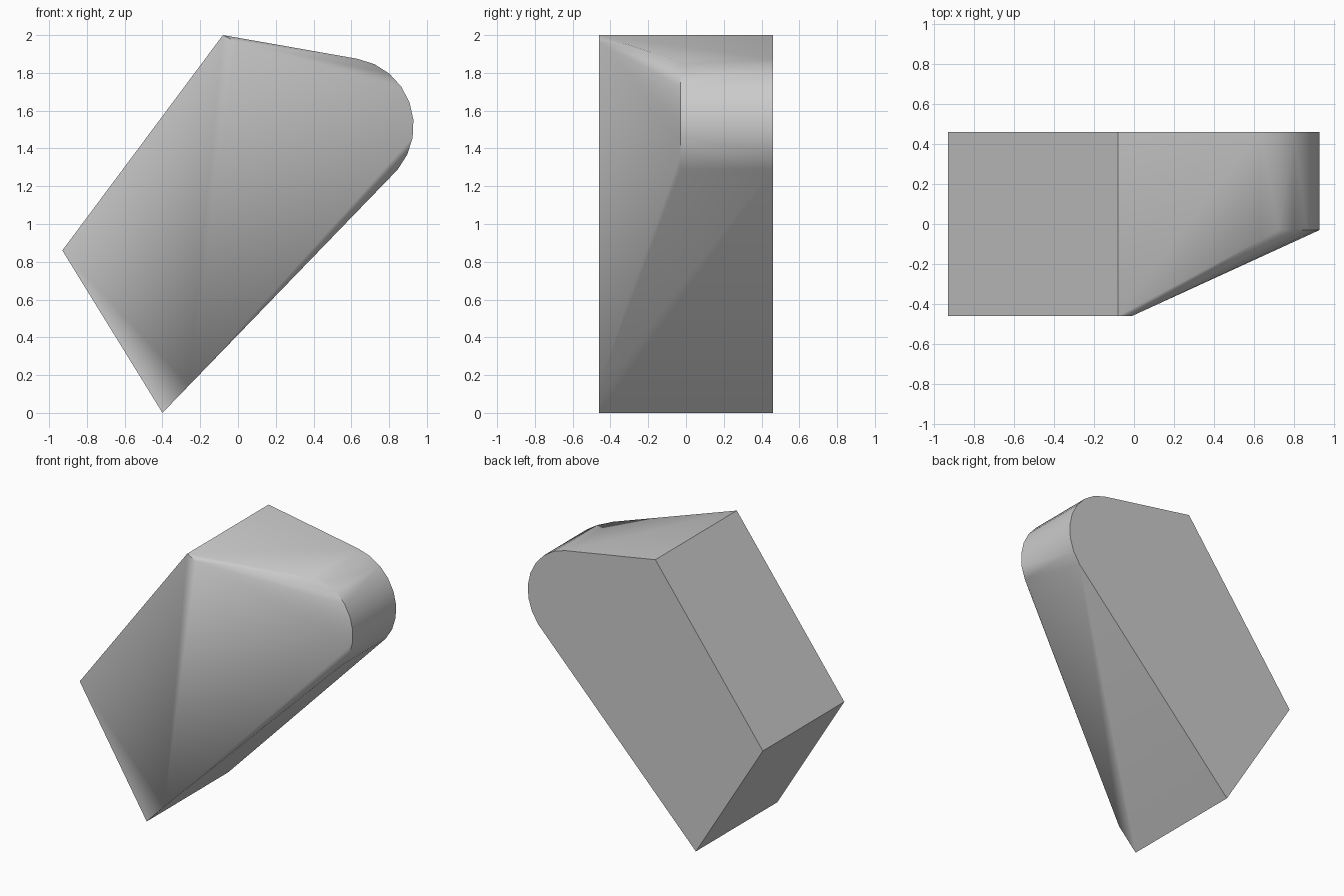
import bpy, bmesh
from math import sin, cos, radians

cube = bpy.data.objects.get("Cube")
if cube:
    bpy.data.objects.remove(cube, do_unlink=True)

FRONT, NOSE, BACK = -0.46, -0.03, 0.46

# Side profile in x, z: three sharp corners and a rounded end
corners = [(-0.93, 0.86), (-0.40, 0.0), (-0.08, 2.0)]
rounded = [(0.57 + 0.36 * cos(radians(a)), 1.52 + 0.36 * sin(radians(a)))
           for a in range(80, -41, -15)]

points = [(x, BACK, z) for x, z in corners + rounded]
# Flat part of the front, up to the fold
points += [(x, FRONT, z) for x, z in corners + [(-0.26, 0.145), (-0.01, 1.965)]]
# Set-back front rim of the rounded end
points += [(x, NOSE, z) for x, z in rounded[1:]]
points.append((rounded[0][0], -0.08, rounded[0][1]))

# Solid wedge block wrapped around the sections
bm = bmesh.new()
for p in points:
    bm.verts.new(p)
hull = bmesh.ops.convex_hull(bm, input=bm.verts[:])
loose = [v for v in bm.verts if not v.link_faces]
bmesh.ops.delete(bm, geom=loose, context='VERTS')
bmesh.ops.dissolve_limit(bm, angle_limit=radians(1), verts=bm.verts[:], edges=bm.edges[:])
bmesh.ops.recalc_face_normals(bm, faces=bm.faces[:])
mesh = bpy.data.meshes.new("wedge_block")
bm.to_mesh(mesh)
bm.free()
block = bpy.data.objects.new("wedge_block", mesh)
bpy.context.collection.objects.link(block)

# Plain grey finish
grey = bpy.data.materials.new("plain_grey")
grey.use_nodes = True
grey.diffuse_color = (0.6, 0.6, 0.6, 1)
grey.node_tree.nodes["Principled BSDF"].inputs["Base Color"].default_value = (0.6, 0.6, 0.6, 1)
mesh.materials.append(grey)

# Smooth the rounded end, keep the corners sharp
bpy.ops.object.select_all(action='DESELECT')
block.select_set(True)
bpy.context.view_layer.objects.active = block
bpy.ops.object.shade_smooth_by_angle(angle=radians(40))
